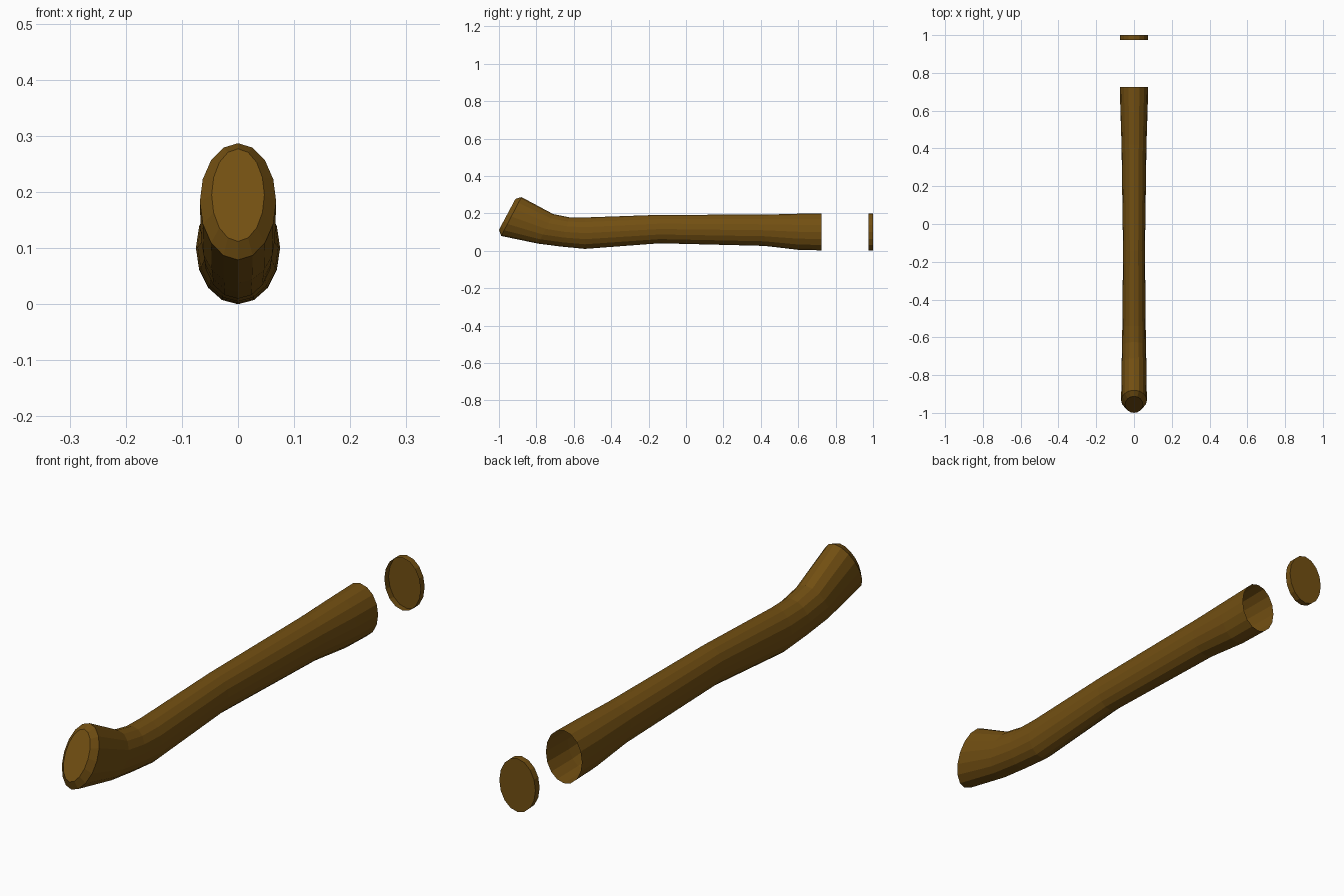
import bpy, bmesh, math
from mathutils import Vector

if "Cube" in bpy.data.objects:
    bpy.data.objects.remove(bpy.data.objects["Cube"])

SIDES = 16

wood = bpy.data.materials.new("brown wood")
wood.diffuse_color = (0.17, 0.079, 0.006, 1)
wood.use_nodes = True
wood.node_tree.nodes["Principled BSDF"].inputs["Base Color"].default_value = wood.diffuse_color


def loft(name, stations, cap_first=False, cap_last=False):
    """Skin oval rings. Station: top y, top z, bottom y, bottom z, half width."""
    bm = bmesh.new()
    rings = []
    for ty, tz, by, bz, w in stations:
        top, bottom = Vector((0, ty, tz)), Vector((0, by, bz))
        mid, half = (top + bottom) / 2, (top - bottom) / 2
        ring = []
        for i in range(SIDES):
            a = 2 * math.pi * i / SIDES
            ring.append(bm.verts.new(mid + half * math.cos(a) + Vector((w * math.sin(a), 0, 0))))
        rings.append(ring)
    for r0, r1 in zip(rings, rings[1:]):
        for i in range(SIDES):
            j = (i + 1) % SIDES
            bm.faces.new((r0[i], r0[j], r1[j], r1[i]))
    if cap_first:
        bm.faces.new(rings[0][::-1])
    if cap_last:
        bm.faces.new(rings[-1])
    bm.normal_update()
    # point the skin outward, judged from the first side face (at the top)
    bm.faces.ensure_lookup_table()
    if bm.faces[0].normal.z < 0:
        bmesh.ops.reverse_faces(bm, faces=bm.faces[:])
    me = bpy.data.meshes.new(name)
    bm.to_mesh(me)
    bm.free()
    me.materials.append(wood)
    ob = bpy.data.objects.new(name, me)
    bpy.context.collection.objects.link(ob)
    return ob


# Curved handle: slanted bevelled grip end, slim middle, open flared front
loft("handle", [
    (-0.912, 0.277, -1.00, 0.112, 0.047),
    (-0.880, 0.287, -0.988, 0.079, 0.068),
    (-0.710, 0.196, -0.790, 0.038, 0.066),
    (-0.625, 0.179, -0.665, 0.022, 0.063),
    (-0.540, 0.178, -0.540, 0.010, 0.062),
    (-0.140, 0.192, -0.140, 0.040, 0.058),
    (0.420, 0.193, 0.420, 0.026, 0.066),
    (0.600, 0.198, 0.600, 0.005, 0.072),
    (0.724, 0.200, 0.724, 0.002, 0.075),
], cap_first=True)

# Separate shallow end cap, open toward the handle
loft("end_cap", [
    (0.975, 0.200, 0.975, 0.002, 0.075),
    (1.000, 0.200, 1.000, 0.000, 0.075),
], cap_last=True)
